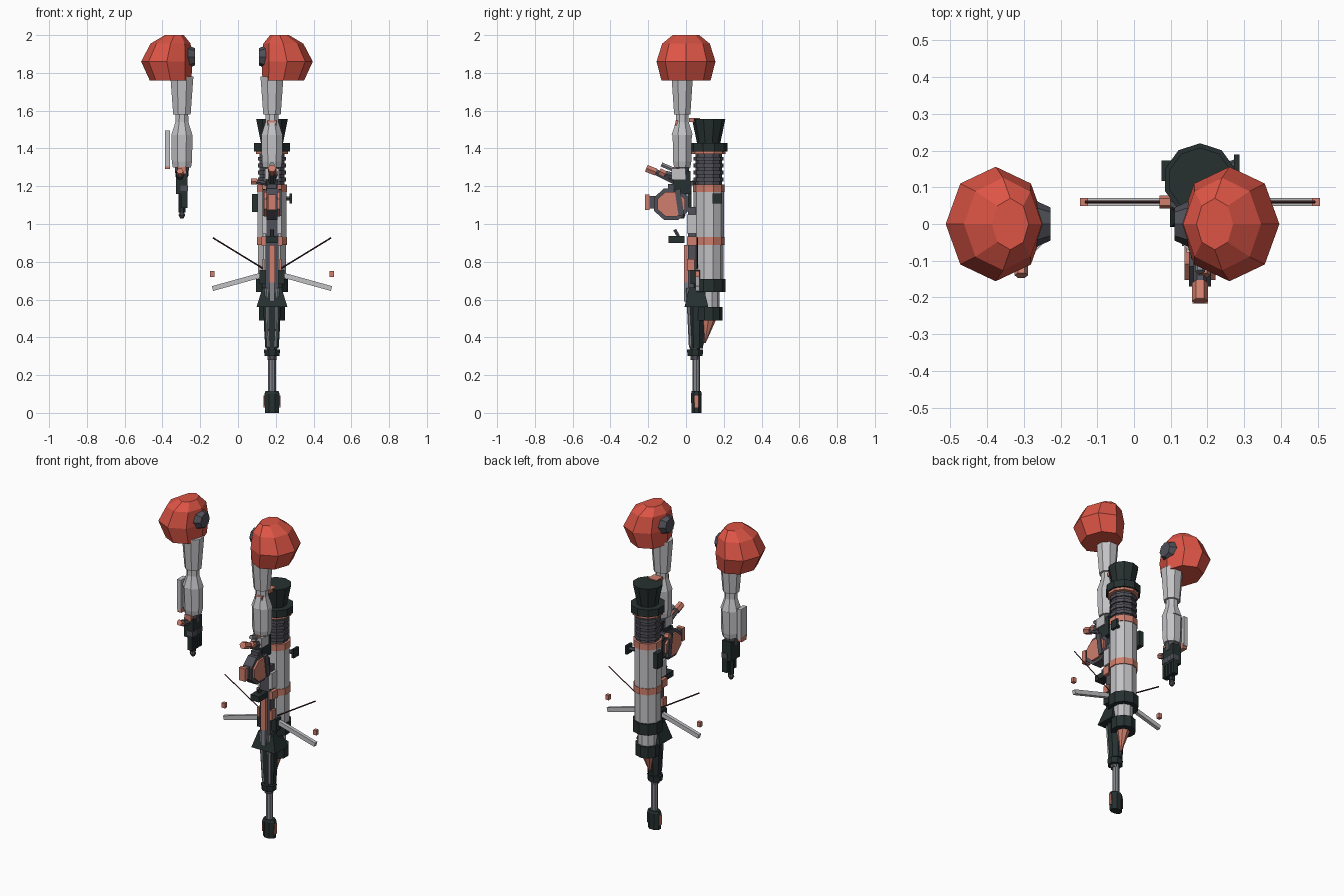
import bpy, bmesh, math
from mathutils import Matrix, Vector

cube = bpy.data.objects.get("Cube")
if cube:
    bpy.data.objects.remove(cube)


def material(name, red, green, blue):
    made = bpy.data.materials.new(name)
    made.use_nodes = True
    made.diffuse_color = (red, green, blue, 1)
    shader = made.node_tree.nodes["Principled BSDF"]
    shader.inputs["Base Color"].default_value = made.diffuse_color
    return made


RED = material("red", .72, .09, .06)
SALMON = material("salmon", .62, .21, .15)
LIGHT = material("light grey", .54, .54, .56)
STEEL = material("steel grey", .23, .24, .27)
SLATE = material("slate", .08, .08, .1)
DARK = material("dark green", .02, .03, .03)
STRING = material("string brown", .06, .02, .02)

# Shared axes of the weapon and the arms
AXIS, TUBE_Y, SHAFT_Y, ARM_Y = .18, .12, .055, -.02
SIDES = {"left": 1, "right": -1}


def finish(name, mesh_data, paint):
    bmesh.ops.recalc_face_normals(mesh_data, faces=mesh_data.faces)
    mesh = bpy.data.meshes.new(name)
    mesh_data.to_mesh(mesh)
    mesh_data.free()
    mesh.materials.append(paint)
    part = bpy.data.objects.new(name, mesh)
    bpy.context.collection.objects.link(part)
    return part


def loft(name, rings, paint, sides, place, flat_front=False):
    """Skin rings of (height, shift, width, depth) and cap both ends."""
    shape = bmesh.new()
    turn = math.pi / sides if flat_front else 0
    loops = []
    for height, shift, width, depth in rings:
        angles = [turn + math.tau * i / sides for i in range(sides)]
        loops.append([shape.verts.new((shift + width * math.cos(a), depth * math.sin(a), height))
                      for a in angles])
    for low, high in zip(loops, loops[1:]):
        for i in range(sides):
            j = (i + 1) % sides
            shape.faces.new((low[i], low[j], high[j], high[i]))
    shape.faces.new(loops[0])
    shape.faces.new(loops[-1])
    shape.transform(place)
    return finish(name, shape, paint)


def column(name, x, y, profile, paint, sides=8, squash=1):
    """Upright part turned from (height, radius) points."""
    rings = [(height, 0, radius, radius * squash) for height, radius in profile]
    place = Matrix.Translation((x, y, 0))
    return loft(name, rings, paint, sides, place, flat_front=True)


def rod(name, start, end, paint, radius, end_radius=None, sides=6):
    start, end = Vector(start), Vector(end)
    along = end - start
    tip = radius if end_radius is None else end_radius
    place = Matrix.Translation(start) @ along.to_track_quat('Z', 'Y').to_matrix().to_4x4()
    rings = [(0, 0, radius, radius), (along.length, 0, tip, tip)]
    return loft(name, rings, paint, sides, place)


def block(name, center, size, paint, tilt=0, axis='X'):
    shape = bmesh.new()
    bmesh.ops.create_cube(shape, size=1)
    shape.transform(Matrix.Translation(center) @ Matrix.Rotation(tilt, 4, axis)
                    @ Matrix.Diagonal((*size, 1)))
    return finish(name, shape, paint)


def arm(side, x, out):
    # Faceted shoulder leaning towards the body at its top
    widths = [(1.76, .06, .11), (1.86, .08, .136), (1.955, .06, .106), (2, .04, .05)]
    rings = [(height, out * shift, width, width + .02) for height, shift, width in widths]
    loft(side + "_shoulder", rings, RED, 8, Matrix.Translation((x, 0, 0)))
    rod(side + "_shoulder_joint", (x + out * .02, 0, 1.885), (x - out * .07, 0, 1.885),
        SLATE, radius=.085, end_radius=.045, sides=8)
    # Sleeve and forearm
    column(side + "_upper_arm", x, ARM_Y, [(1.58, .05), (1.78, .066)], LIGHT, squash=.93)
    column(side + "_elbow", x, ARM_Y, [(1.47, .061), (1.54, .037), (1.59, .036)], LIGHT)
    column(side + "_forearm", x, ARM_Y, [(1.3, .052), (1.33, .058), (1.47, .061)], LIGHT,
           squash=.9)
    column(side + "_wrist", x, ARM_Y, [(1.25, .036), (1.31, .042)], SLATE)
    # Hand with curled fingers and a thumb
    block(side + "_palm", (x, ARM_Y, 1.22), (.06, .09, .12), DARK)
    block(side + "_hand_plate", (x, ARM_Y - .015, 1.285), (.045, .07, .035), SALMON)
    for finger in range(4):
        y = ARM_Y + (finger - 1.5) * .026
        finger_x = x - out * .012
        block(f"{side}_finger_{finger}", (finger_x, y, 1.14), (.034, .02, .11), DARK)
        block(f"{side}_knuckle_{finger}", (finger_x, y, 1.19), (.04, .022, .03), SLATE)
    thumb_x = x + out * .01
    rod(side + "_thumb", (thumb_x, -.05, 1.25), (thumb_x, -.11, 1.265), SLATE, radius=.02)
    rod(side + "_thumb_tip", (thumb_x, -.11, 1.265), (thumb_x, -.14, 1.28), SALMON, radius=.018)


# The two arms; the free one has a forearm plate and an extended finger
FREE_X = -.297
arm("weapon_side", AXIS, out=1)
arm("free_side", FREE_X, out=-1)
block("forearm_plate", (FREE_X - .076, ARM_Y, 1.4), (.026, .06, .19), LIGHT)
block("forearm_plate_tip", (FREE_X - .076, ARM_Y, 1.305), (.027, .05, .03), SALMON)
rod("pointing_finger", (FREE_X, ARM_Y, 1.2), (FREE_X, ARM_Y, 1.06), DARK, radius=.018)
column("fingertip", FREE_X, ARM_Y, [(1.03, .01), (1.047, .019), (1.066, .01)], SLATE)


# Rear tube, stacked from bands
def band(name, bottom, top, radius, paint, top_radius=None):
    profile = [(bottom, radius), (top, top_radius or radius)]
    column("rear_tube_" + name, AXIS, TUBE_Y, profile, paint, sides=10)


band("end_collar", .49, .56, .072, DARK)
band("neck", .56, .64, .058, LIGHT)
band("middle_collar", .64, .71, .088, DARK)
band("lower_casing", .71, .89, .078, LIGHT)
band("lower_ring", .89, .93, .084, SALMON)
band("upper_casing", .93, 1.17, .08, LIGHT)
band("upper_ring", 1.17, 1.21, .084, SALMON)
band("ribbed_core", 1.21, 1.37, .07, SLATE)
for rib in range(4):
    base = 1.225 + rib * .037
    band(f"rib_{rib}", base, base + .02, .079, SLATE)
band("thin_ring", 1.37, 1.385, .09, SALMON)
band("top_collar", 1.385, 1.43, .1, DARK)
band("muzzle", 1.43, 1.555, .062, DARK, top_radius=.088)
block("muzzle_clip", (AXIS, .045, 1.55), (.06, .06, .02), SALMON)
rod("tail_spike", (AXIS, TUBE_Y, .5), (AXIS, .1, .37), SALMON, radius=.04, end_radius=.004, sides=8)
rod("tail_hook", (AXIS, .1, .44), (AXIS, .085, .36), SLATE, radius=.016, end_radius=.008)
block("right_side_plate", (AXIS - .09, .145, 1.11), (.03, .055, .095), DARK)
block("left_side_plate", (AXIS + .1, .165, 1.135), (.014, .05, .055), DARK)
rod("left_plate_mount", (AXIS + .05, .15, 1.135), (AXIS + .1, .165, 1.135), SLATE, radius=.012)

# Front shaft with its foot, collar and guard
column("shaft_foot", AXIS, SHAFT_Y, [(0, .04), (.1, .044), (.115, .038)], DARK, squash=.7)
rod("shaft", (AXIS, SHAFT_Y, .1), (AXIS, SHAFT_Y, .4), STEEL, radius=.02, sides=8)
column("shaft_collar", AXIS, SHAFT_Y - .007, [(.3, .043), (.335, .046)], DARK)
column("collar_seat", AXIS, SHAFT_Y - .007, [(.28, .026), (.35, .03)], SLATE)
column("lower_body", AXIS, SHAFT_Y, [(.34, .038), (.42, .044), (.57, .05)], DARK)
column("flared_guard", AXIS, SHAFT_Y, [(.56, .116), (.665, .07)], DARK, sides=4, squash=.77)

# Stock between the shaft and the grip
block("stock", (AXIS, .035, .86), (.07, .05, .46), SLATE)
block("stock_front_strip", (AXIS, 0, .79), (.034, .02, .2), SALMON)
block("stock_lower_strip", (AXIS, 0, .64), (.026, .02, .1), STEEL)
block("limb_block", (AXIS, .05, .72), (.13, .05, .075), DARK)
block("trigger_block", (AXIS, -.05, .918), (.06, .085, .035), DARK)
rod("trigger", (AXIS, -.04, .935), (AXIS, -.06, .97), SLATE, radius=.01)

# Sight housing turned across the weapon
across = Matrix.Translation((AXIS, -.078, 1.105)) @ Matrix.Rotation(math.pi / 2, 4, 'Y')
for name, half, size, paint in (("frame", .03, .09, SLATE), ("cheeks", .042, .07, SALMON)):
    rings = [(end * half, 0, size, size + .01) for end in (-1, 1)]
    loft("sight_" + name, rings, paint, 8, across, flat_front=True)
block("sight_snout", (AXIS, -.175, 1.115), (.038, .05, .065), SLATE)
block("sight_snout_tip", (AXIS, -.205, 1.115), (.042, .024, .08), SALMON)
block("sight_top_block", (AXIS, -.05, 1.2), (.05, .09, .025), SLATE)
block("wrist_guard", (AXIS, -.04, 1.265), (.075, .075, .06), LIGHT)

# Paired details and the bow
for side, sign in SIDES.items():
    def beside(offset):
        return AXIS + sign * offset

    block(side + "_foot_stripe", (beside(.04), SHAFT_Y, .06), (.008, .02, .065), SALMON)
    rod(side + "_brace", (beside(.03), .01, .66), (beside(.02), .025, .35), STEEL, radius=.01)
    block(side + "_stock_clip", (beside(.045), .03, .91), (.02, .05, .05), SALMON)
    block(side + "_stock_panel", (beside(.04), .03, 1), (.02, .05, .1), LIGHT)
    block(side + "_lower_clip", (beside(.045), .025, .785), (.012, .04, .06), SALMON)
    block(side + "_sight_bar", (beside(.042), -.035, 1.115), (.014, .03, .14), SLATE, tilt=.15)
    block(side + "_limb", (beside(.182), .06, .695), (.276, .022, .026), LIGHT,
          tilt=sign * .27, axis='Y')
    rod(side + "_string", (beside(.04), .06, .76), (beside(.313), .06, .927), STRING,
        radius=.004, sides=4)
    block(side + "_limb_end_block", (beside(.316), .06, .735), (.022, .022, .03), SALMON)

# Tilted front grip, side lever and elbow clip
rod("front_grip", (AXIS, -.06, 1.225), (AXIS, -.17, 1.28), SLATE, radius=.018)
rod("front_grip_tip", (AXIS, -.16, 1.275), (AXIS, -.21, 1.295), SALMON, radius=.022)
rod("front_grip_top", (AXIS, -.06, 1.285), (AXIS, -.13, 1.315), STEEL, radius=.013)
rod("side_lever", (AXIS - .03, .03, 1.215), (AXIS - .09, .06, 1.225), SLATE, radius=.013)
rod("side_lever_knob", (AXIS - .08, .06, 1.225), (AXIS - .11, .06, 1.225), SALMON, radius=.018)
block("elbow_clip", (AXIS, -.03, 1.535), (.05, .05, .025), SALMON)
